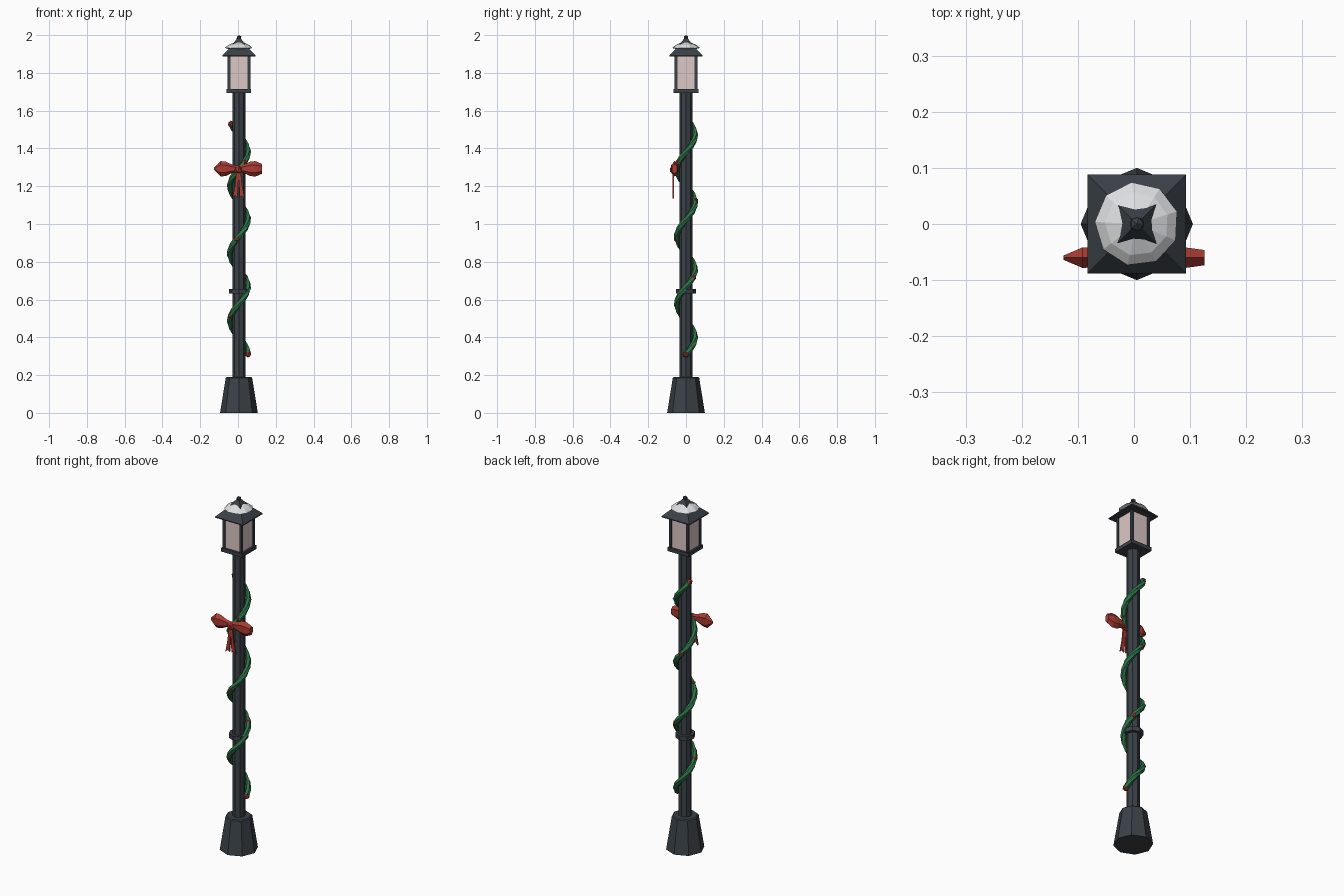
import bpy, bmesh
from math import sin, cos, pi, tau
from mathutils import Vector, Matrix

cube = bpy.data.objects.get("Cube")
if cube:
    bpy.data.objects.remove(cube)

CX = 0.005  # post axis


def material(name, rgb):
    m = bpy.data.materials.new(name)
    m.use_nodes = True
    m.diffuse_color = (*rgb, 1)
    m.node_tree.nodes["Principled BSDF"].inputs["Base Color"].default_value = (*rgb, 1)
    return m


IRON = material("dark iron", (0.042, 0.052, 0.062))
GLASS = material("pale glass", (0.72, 0.58, 0.56))
SNOW = material("snow white", (0.72, 0.73, 0.74))
RED = material("ribbon red", (0.40, 0.045, 0.032))
GREEN = material("garland green", (0.026, 0.17, 0.065))


def finish(name, bm, mat):
    bmesh.ops.recalc_face_normals(bm, faces=bm.faces)
    me = bpy.data.meshes.new(name)
    bm.to_mesh(me)
    bm.free()
    me.materials.append(mat)
    ob = bpy.data.objects.new(name, me)
    bpy.context.collection.objects.link(ob)
    return ob


def loft(name, rings, mat):
    """Skin a closed solid through rings of equal point count."""
    bm = bmesh.new()
    vs = [[bm.verts.new(p) for p in ring] for ring in rings]
    n = len(vs[0])
    for a, b in zip(vs, vs[1:]):
        for i in range(n):
            j = (i + 1) % n
            bm.faces.new((a[i], a[j], b[j], b[i]))
    bm.faces.new(vs[0])
    bm.faces.new(vs[-1])
    return finish(name, bm, mat)


def lathe(name, profile, sides, mat, turn=0.0):
    """Upright faceted solid from (radius, height) pairs."""
    rings = [[(CX + r * cos(turn + tau * i / sides), r * sin(turn + tau * i / sides), z)
              for i in range(sides)] for r, z in profile]
    return loft(name, rings, mat)


def square(name, profile, mat):
    """Square solid from (half width, height) pairs."""
    return lathe(name, [(h * 2 ** 0.5, z) for h, z in profile], 4, mat, pi / 4)


def box(name, lo, hi, mat):
    (x, y, z), (u, v, w) = lo, hi
    return loft(name, [[(x, y, k), (u, y, k), (u, v, k), (x, v, k)] for k in (z, w)], mat)


def ball(name, centre, r, mat):
    bm = bmesh.new()
    bmesh.ops.create_icosphere(bm, subdivisions=1, radius=r, matrix=Matrix.Translation(centre))
    return finish(name, bm, mat)


# Post
lathe("base", [(0.1, 0), (0.07, 0.185), (0.064, 0.19)], 8, IRON)
lathe("pole", [(0.034, 0.18), (0.034, 1.7)], 8, IRON)
lathe("collar", [(0.052, 0.632), (0.052, 0.657)], 8, IRON)

# Lantern
square("lantern_floor", [(0.065, 1.693), (0.065, 1.714)], IRON)
square("lantern_glass", [(0.053, 1.71), (0.053, 1.895)], GLASS)
for sx in (-1, 1):
    for sy in (-1, 1):
        x, y = CX + sx * 0.053, sy * 0.053
        box("lantern_corner_post", (x - 0.007, y - 0.007, 1.71),
            (x + 0.007, y + 0.007, 1.895), IRON)
square("roof", [(0.088, 1.888), (0.088, 1.893), (0.045, 1.936), (0.01, 1.982)], IRON)
ball("finial", (CX, 0, 1.986), 0.014, IRON)

# Snow cap, pierced by the roof ridges
lathe("snow_cap", [(0.05, 1.925), (0.075, 1.932), (0.057, 1.947), (0.022, 1.963)], 9, SNOW, 0.3)

# Garland spiral with berries
TURNS, LOW, HIGH, STEPS, RAD = 3.42, 0.31, 1.53, 42, 0.049


def spiral(t):
    a = tau * TURNS * t
    return Vector((CX + RAD * cos(a), RAD * sin(a), LOW + (HIGH - LOW) * t))


rings = []
for s in range(STEPS + 1):
    t = s / STEPS
    a = tau * TURNS * t
    out = Vector((cos(a), sin(a), 0))
    along = Vector((-sin(a) * RAD * tau * TURNS, cos(a) * RAD * tau * TURNS, HIGH - LOW)).normalized()
    side = along.cross(out)
    rings.append([spiral(t) + 0.0155 * (out * cos(tau * k / 6) + side * sin(tau * k / 6))
                  for k in range(6)])
loft("garland", rings, GREEN)
for i in range(7):
    ball("berry", spiral(i / 6), 0.0175, RED)

# Bow: two loops, knot and two tails
BY, BZ = -0.06, 1.292
for side, tip in ((-1, 0.007), (1, 0.026)):
    sections = [(0.0, 0.012, 0.016), (0.03, 0.013, 0.022), (0.065, 0.02, 0.038),
                (0.092, 0.021, 0.041), (0.126, tip * 0.6, tip)]
    loft("bow_loop", [[(side * x, BY + ry * cos(tau * k / 6 + pi / 6),
                        BZ + rz * sin(tau * k / 6 + pi / 6)) for k in range(6)]
                      for x, ry, rz in sections], RED)
    outline = [(-0.004, 1.285), (0.012, 1.275), (0.018, 1.21), (0.032, 1.135),
               (0.018, 1.15), (0.006, 1.14), (0.003, 1.21)]
    loft("bow_tail", [[(CX * 0.6 + side * x, y, z) for x, z in outline]
                      for y in (-0.072, -0.063)], RED)
ball("bow_knot", (0.002, BY - 0.003, BZ - 0.005), 0.024, RED)
